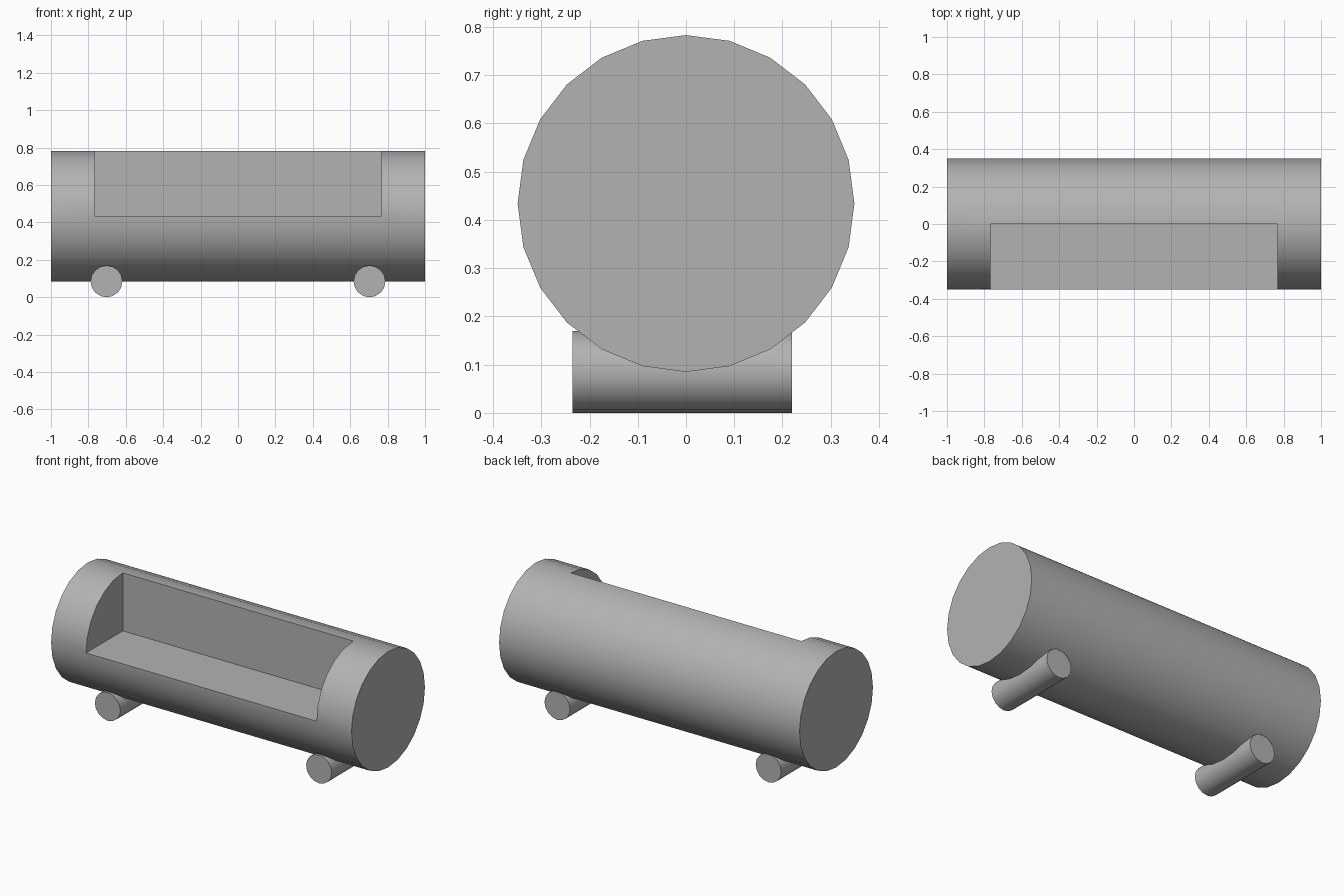
import bpy, bmesh
from math import sin, cos, pi, radians

if "Cube" in bpy.data.objects:
    bpy.data.objects.remove(bpy.data.objects["Cube"])

SIDES, R, ZC = 24, 0.349, 0.434
NOTCH_X = 0.767

# Darker grey for all parts
grey = bpy.data.materials.new("dark_grey")
grey.diffuse_color = (0.45, 0.45, 0.45, 1)
grey.use_nodes = True
grey.node_tree.nodes["Principled BSDF"].inputs["Base Color"].default_value = grey.diffuse_color


def finish(name, bm):
    bmesh.ops.recalc_face_normals(bm, faces=bm.faces)
    mesh = bpy.data.meshes.new(name)
    bm.to_mesh(mesh)
    bm.free()
    mesh.materials.append(grey)
    obj = bpy.data.objects.new(name, mesh)
    bpy.context.collection.objects.link(obj)
    bpy.ops.object.select_all(action='DESELECT')
    obj.select_set(True)
    bpy.context.view_layer.objects.active = obj
    bpy.ops.object.shade_smooth_by_angle(angle=radians(30))
    return obj


# Barrel: rings along x, starting at the top and turning toward the front
bm = bmesh.new()
Q = SIDES // 4
rings = [[bm.verts.new((x, -R * sin(2 * pi * i / SIDES), ZC + R * cos(2 * pi * i / SIDES)))
          for i in range(SIDES)] for x in (-1, -NOTCH_X, NOTCH_X, 1)]
for k in range(3):
    a, b = rings[k], rings[k + 1]
    for i in range(Q if k == 1 else 0, SIDES):
        j = (i + 1) % SIDES
        bm.faces.new((a[i], a[j], b[j], b[i]))
for end in (rings[0], rings[3]):
    bm.faces.new(end)

# Upper front quarter opening: side walls, back wall and floor
left, right = (bm.verts.new((x, 0, ZC)) for x in (-NOTCH_X, NOTCH_X))
for ring, centre in ((rings[1], left), (rings[2], right)):
    bm.faces.new(ring[:Q + 1] + [centre])
bm.faces.new((rings[1][0], rings[2][0], right, left))
bm.faces.new((rings[1][Q], rings[2][Q], right, left))
finish("barrel_seat", bm)


# Cross logs used as feet
def foot(name, x, r=0.085, y0=-0.235, y1=0.22, sides=16):
    bm = bmesh.new()
    ends = [[bm.verts.new((x + r * sin(2 * pi * i / sides), y, r + r * cos(2 * pi * i / sides)))
             for i in range(sides)] for y in (y0, y1)]
    for i in range(sides):
        j = (i + 1) % sides
        bm.faces.new((ends[0][i], ends[0][j], ends[1][j], ends[1][i]))
    for end in ends:
        bm.faces.new(end)
    finish(name, bm)


foot("left_foot", -0.703)
foot("right_foot", 0.703)
